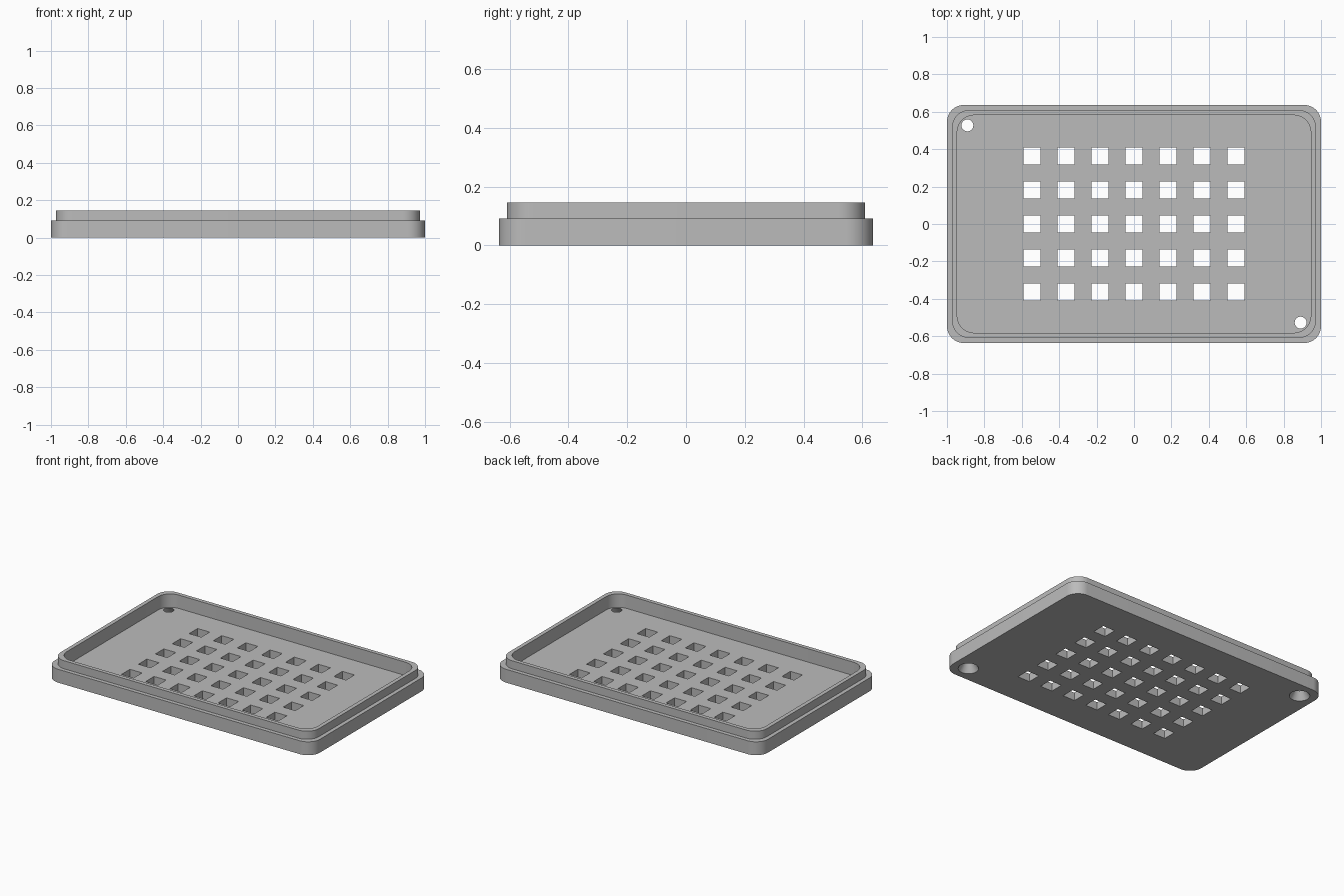
import bpy, bmesh, math
from mathutils import Matrix

U = 1 / 55                     # one design unit in scene units
FLOOR, STEP, TOP = 3, 5, 8     # heights of tray floor, outer step and lip

default = bpy.data.objects.get("Cube")
if default:
    bpy.data.objects.remove(default, do_unlink=True)

grey = bpy.data.materials.new("plain grey")
grey.use_nodes = True
grey.diffuse_color = (0.5, 0.5, 0.5, 1)
grey.node_tree.nodes["Principled BSDF"].inputs["Base Color"].default_value = (0.5, 0.5, 0.5, 1)


def make_object(name, bm):
    bmesh.ops.recalc_face_normals(bm, faces=bm.faces)
    mesh = bpy.data.meshes.new(name)
    bm.to_mesh(mesh)
    bm.free()
    mesh.materials.append(grey)
    obj = bpy.data.objects.new(name, mesh)
    bpy.context.scene.collection.objects.link(obj)
    return obj


def rounded_ring(bm, inset, z, radius=5, steps=12):
    """Rounded rectangle outline, inset from the outer edge."""
    cx, cy = 55 - inset - radius, 35 - inset - radius
    ring = []
    for quarter, (sx, sy) in enumerate([(1, 1), (-1, 1), (-1, -1), (1, -1)]):
        for i in range(steps + 1):
            a = (quarter + i / steps) * math.pi / 2
            ring.append(bm.verts.new(((sx * cx + radius * math.cos(a)) * U,
                                      (sy * cy + radius * math.sin(a)) * U, z * U)))
    return ring


# Tray: stepped outside wall, lip, and recessed floor
bm = bmesh.new()
rings = [rounded_ring(bm, inset, z) for inset, z in
         [(0, 0), (0, STEP), (1.5, STEP), (1.5, TOP), (3, TOP), (3, FLOOR)]]
for low, high in zip(rings, rings[1:]):
    for i in range(len(low)):
        j = (i + 1) % len(low)
        bm.faces.new((low[i], low[j], high[j], high[i]))
bm.faces.new(rings[0])
bm.faces.new(rings[-1])
tray = make_object("vented_lid", bm)

# Cutter: grid of square vents and two tapered screw holes
bm = bmesh.new()
for col in range(-3, 4):
    for row in range(-2, 3):
        place = (Matrix.Translation((col * 10 * U, row * 10 * U, FLOOR / 2 * U))
                 @ Matrix.Diagonal((5 * U, 5 * U, 5 * U, 1)))
        bmesh.ops.create_cube(bm, size=1, matrix=place)
slope, over = 1.75 / FLOOR, 0.5
for side in (-1, 1):
    bmesh.ops.create_cone(bm, cap_ends=True, segments=40,
                          radius1=(3.5 + slope * over) * U,
                          radius2=(1.75 - slope * over) * U,
                          depth=(FLOOR + 2 * over) * U,
                          matrix=Matrix.Translation((side * 49 * U, -side * 29 * U, FLOOR / 2 * U)))
cutter = make_object("hole_cutter", bm)
cutter.hide_render = True

# Cut the holes, then discard the cutter
cut = tray.modifiers.new("holes", 'BOOLEAN')
cut.operation = 'DIFFERENCE'
cut.solver = 'EXACT'
cut.object = cutter
bpy.ops.object.select_all(action='DESELECT')
bpy.context.view_layer.objects.active = tray
tray.select_set(True)
bpy.ops.object.modifier_apply(modifier=cut.name)
bpy.data.objects.remove(cutter, do_unlink=True)

bpy.ops.object.shade_smooth_by_angle(angle=math.radians(30))
